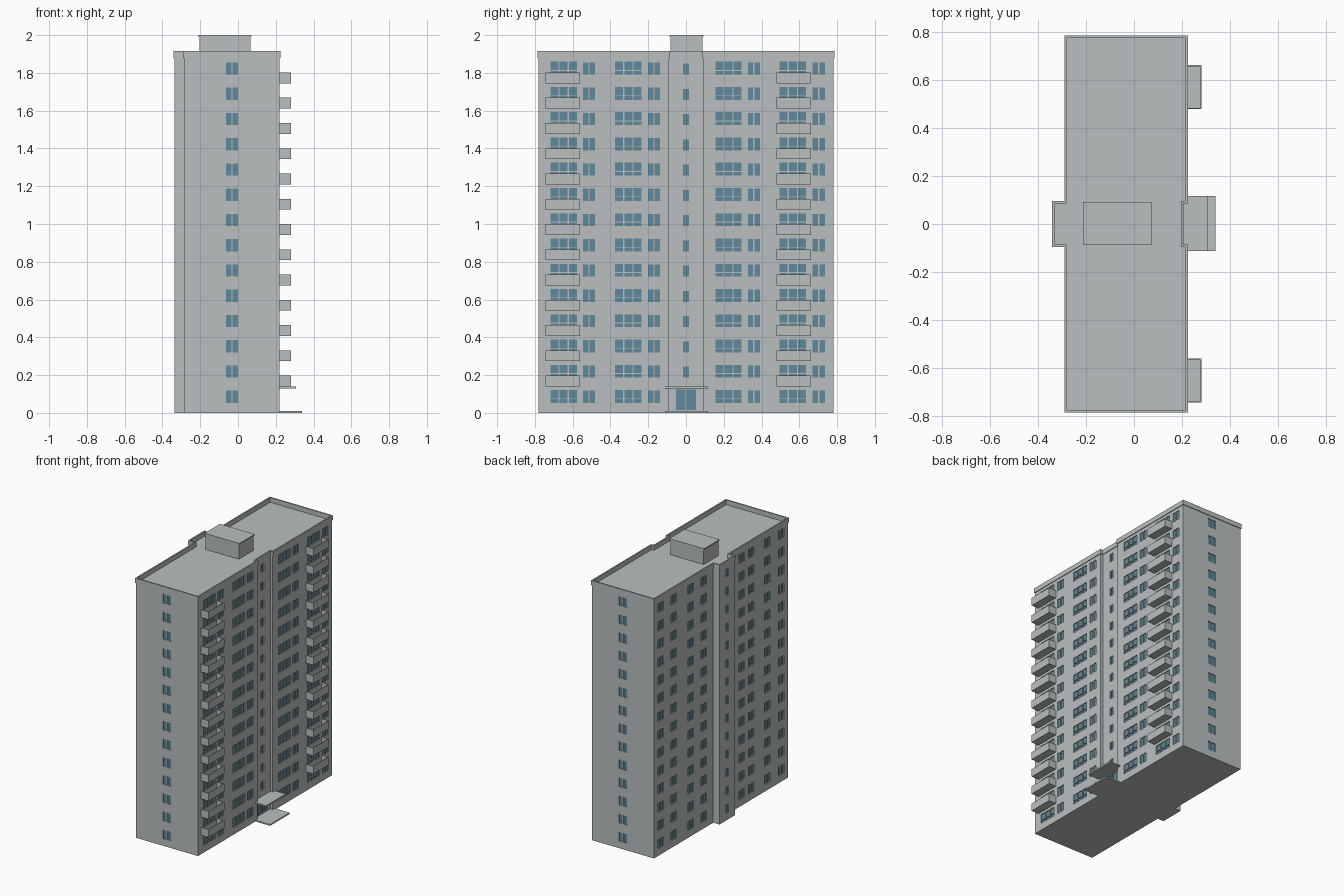
import bpy, bmesh
from mathutils import Vector

if "Cube" in bpy.data.objects:
    bpy.data.objects.remove(bpy.data.objects["Cube"])


def material(name, rgb):
    m = bpy.data.materials.new(name)
    m.diffuse_color = (*rgb, 1)
    m.use_nodes = True
    m.node_tree.nodes["Principled BSDF"].inputs["Base Color"].default_value = m.diffuse_color
    return m


WALL = material("concrete grey", (0.49, 0.52, 0.52))
GLASS = material("window blue", (0.115, 0.25, 0.32))

FLOORS, STEP, TOP = 14, 0.1337, 1.88
DEPTH = 0.006


def finish(name, bm, mats=(WALL,)):
    me = bpy.data.meshes.new(name)
    bm.to_mesh(me)
    bm.free()
    for m in mats:
        me.materials.append(m)
    ob = bpy.data.objects.new(name, me)
    bpy.context.collection.objects.link(ob)
    return ob


def add_box(bm, x, y, z):
    r = bmesh.ops.create_cube(bm, size=1)
    for v in r["verts"]:
        v.co = Vector((x[0] if v.co.x < 0 else x[1],
                       y[0] if v.co.y < 0 else y[1],
                       z[0] if v.co.z < 0 else z[1]))


def box(name, x, y, z, mats=(WALL,)):
    bm = bmesh.new()
    add_box(bm, x, y, z)
    return finish(name, bm, mats)


# Plan outline, counter-clockwise: recess on +x, stair bay on -x
OUTLINE = [Vector(p) for p in (
    (0.22, -0.78), (0.22, -0.09), (0.2, -0.09), (0.2, 0.09), (0.22, 0.09), (0.22, 0.78),
    (-0.285, 0.78), (-0.285, 0.09), (-0.336, 0.09), (-0.336, -0.09), (-0.285, -0.09), (-0.285, -0.78))]


def outward(i):
    d = (OUTLINE[(i + 1) % 12] - OUTLINE[i % 12]).normalized()
    return Vector((d.y, -d.x))


def offset(dist):
    return [p + dist * (outward(i - 1) + outward(i)) for i, p in enumerate(OUTLINE)]


# Each window: centre along the wall axis, width, height, panes, transom, first floor
def row(centres, width, height, panes, transom=False, first=0):
    return [(c, width, height, panes, transom, first) for c in centres]


WIDE, PAIR, SLIT = (0.14, 0.068, 3, True), (0.064, 0.065, 2), (0.03, 0.058, 1)
SOUTH = row((-0.648,), *WIDE) + row((-0.513,), *PAIR) + row((-0.305,), *WIDE) + row((-0.169,), *PAIR)
NORTH = row((0.225,), *WIDE) + row((0.359,), *PAIR) + row((0.566,), *WIDE) + row((0.703,), *PAIR)
BACK_NORTH = row((0.2, 0.35, 0.55, 0.7), *PAIR)
BACK_SOUTH = row((-0.24, -0.35, -0.54, -0.7), *PAIR)
END = row((-0.032,), *PAIR)
WINDOWS = {0: SOUTH, 2: row((0,), *SLIT, False, 1), 4: NORTH, 5: END, 6: BACK_NORTH,
           8: row((0,), *SLIT), 10: BACK_SOUTH, 11: END}


def facade(bm, i):
    """One wall strip with recessed panes."""
    a, b, n = OUTLINE[i], OUTLINE[(i + 1) % 12], outward(i)
    axis = 1 if abs(n.x) > 0.5 else 0
    sign = 1 if b[axis] > a[axis] else -1
    length = (b - a).length
    d = (b - a) / length

    def quad(u0, u1, z0, z1, e0=0, e1=0, e2=0, e3=0, mat=0):
        pts = []
        for u, z, e in ((u0, z0, e0), (u1, z0, e1), (u1, z1, e2), (u0, z1, e3)):
            q = a + d * u - n * e
            pts.append(bm.verts.new((q.x, q.y, z)))
        bm.faces.new(pts).material_index = mat

    panes = []
    for c, w, h, count, transom, first in WINDOWS.get(i, []):
        u = (c - a[axis]) * sign - w / 2
        bar = 0.006
        pw = (w - bar * (count - 1)) / count
        for f in range(first, FLOORS):
            z = 0.053 + f * STEP
            parts = [(z, z + 0.02), (z + 0.024, z + h)] if transom else [(z, z + h)]
            for k in range(count):
                for z0, z1 in parts:
                    panes.append((u + k * (pw + bar), u + k * (pw + bar) + pw, z0, z1))
    if i == 2:  # entrance doors
        panes += [(0.09 + s, 0.09 + s + 0.05, 0.015, 0.125) for s in (-0.052, 0.002)]

    # Wall cut into vertical strips, each strip into wall and pane faces
    columns = sorted({round(v, 5) for p in panes for v in p[:2]} | {0, length})
    for u0, u1 in zip(columns, columns[1:]):
        mid, z = (u0 + u1) / 2, 0
        for p in sorted((p for p in panes if p[0] < mid < p[1]), key=lambda p: p[2]):
            z0, z1 = p[2:]
            quad(u0, u1, z, z0)
            quad(u0, u1, z0, z1, DEPTH, DEPTH, DEPTH, DEPTH, 1)
            quad(u0, u1, z0, z0, 0, 0, DEPTH, DEPTH)
            quad(u0, u1, z1, z1, DEPTH, DEPTH, 0, 0)
            quad(u0, u0, z0, z1, 0, DEPTH, DEPTH, 0)
            quad(u1, u1, z0, z1, DEPTH, 0, 0, DEPTH)
            z = z1
        quad(u0, u1, z, TOP)


# Main walls with base and roof slab
bm = bmesh.new()
for i in range(12):
    facade(bm, i)
bm.faces.new([bm.verts.new((p.x, p.y, 0)) for p in reversed(OUTLINE)])
bm.faces.new([bm.verts.new((p.x, p.y, TOP)) for p in OUTLINE])
finish("tower_walls", bm, (WALL, GLASS))

# Roof parapet ring
bm = bmesh.new()
rings = [[bm.verts.new((p.x, p.y, z)) for p in offset(e)]
         for e, z in ((0.005, TOP), (0.005, 1.915), (-0.005, 1.915), (-0.005, TOP))]
for r in range(4):
    lo, hi = rings[r], rings[(r + 1) % 4]
    for i in range(12):
        j = (i + 1) % 12
        bm.faces.new((lo[i], lo[j], hi[j], hi[i]))
finish("roof_parapet", bm)

# Lift house on the roof with a thin cap
box("lift_house", (-0.205, 0.065), (-0.083, 0.087), (TOP, 1.992))
box("lift_house_cap", (-0.212, 0.072), (-0.088, 0.092), (1.992, 2.0))

# Balcony stacks: floor slab and three thin parapet walls
for name, y0, y1 in (("south_balconies", -0.743, -0.56), ("north_balconies", 0.478, 0.661)):
    bm = bmesh.new()
    t = 0.005
    for f in range(1, FLOORS):
        z = 0.006 + f * STEP
        add_box(bm, (0.22, 0.28), (y0, y1), (z, z + 0.008))
        add_box(bm, (0.28 - t, 0.28), (y0, y1), (z + 0.008, z + 0.058))
        for s in (y0, y1 - t):
            add_box(bm, (0.22, 0.28 - t), (s, s + t), (z + 0.008, z + 0.058))
    finish(name, bm)

# Entrance canopy and step
box("entrance_canopy", (0.2, 0.308), (-0.112, 0.116), (0.13, 0.14))
box("entrance_step", (0.2, 0.34), (-0.112, 0.116), (0.0, 0.01))
